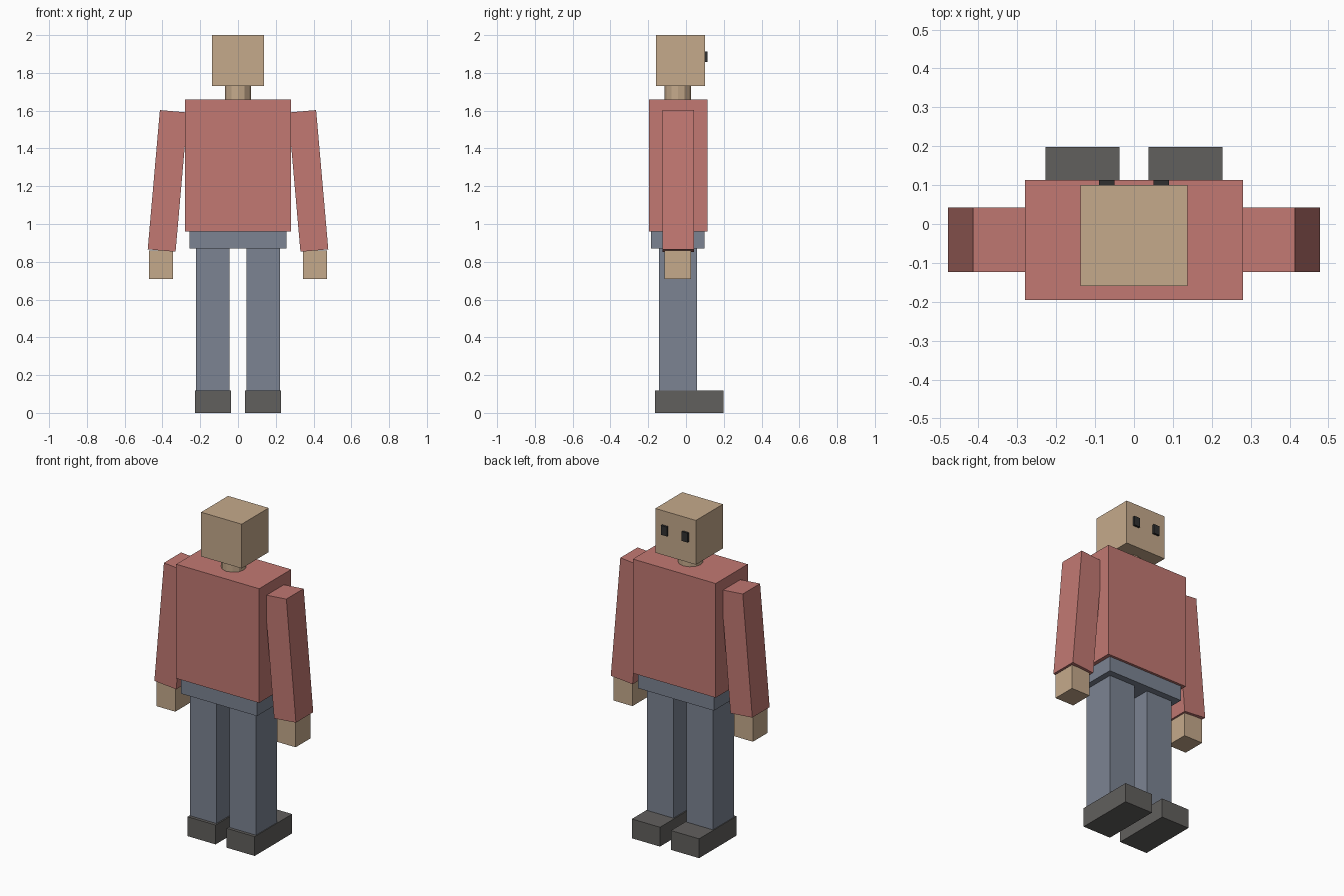
import bpy
from math import radians

if "Cube" in bpy.data.objects:
    bpy.data.objects.remove(bpy.data.objects["Cube"])


def material(name, rgb):
    m = bpy.data.materials.new(name)
    m.diffuse_color = (*rgb, 1)
    m.use_nodes = True
    m.node_tree.nodes["Principled BSDF"].inputs["Base Color"].default_value = m.diffuse_color
    return m


SKIN = material("skin", (0.56, 0.40, 0.26))
SHIRT = material("shirt", (0.54, 0.19, 0.17))
TROUSERS = material("trousers", (0.20, 0.23, 0.29))
SHOES = material("shoes", (0.12, 0.115, 0.11))
EYES = material("eyes", (0.03, 0.03, 0.03))


def box(name, x, y, z, mat, tilt=0):
    """Box from (min, max) ranges, optionally tilted about y by its centre."""
    ranges = (x, y, z)
    bpy.ops.mesh.primitive_cube_add(size=1, location=[(a + b) / 2 for a, b in ranges])
    ob = bpy.context.object
    ob.name = name
    ob.scale = [b - a for a, b in ranges]
    ob.rotation_euler.y = tilt
    ob.data.materials.append(mat)
    return ob


def pair(name, x, y, z, mat, tilt=0):
    """Right-hand box plus its mirror across x = 0."""
    box(name + "_right", x, y, z, mat, tilt)
    box(name + "_left", (-x[1], -x[0]), y, z, mat, -tilt)


# Head, neck and eyes
box("head", (-0.137, 0.137), (-0.16, 0.10), (1.73, 2.0), SKIN)
bpy.ops.mesh.primitive_cylinder_add(vertices=12, radius=0.07, depth=0.08,
                                    location=(0, -0.043, 1.694))
neck = bpy.context.object
neck.name = "neck"
neck.data.materials.append(SKIN)
pair("eye", (0.05, 0.09), (0.09, 0.113), (1.857, 1.914), EYES)

# Torso and hips
box("torso", (-0.28, 0.28), (-0.196, 0.113), (0.961, 1.658), SHIRT)
box("hips", (-0.257, 0.257), (-0.184, 0.098), (0.87, 0.961), TROUSERS)

# Arms splay outwards, hands hang straight
pair("arm", (0.298, 0.446), (-0.124, 0.043), (0.858, 1.598), SHIRT, radians(-5))
pair("hand", (0.343, 0.47), (-0.115, 0.026), (0.71, 0.86), SKIN)

# Legs and shoes
pair("leg", (0.045, 0.222), (-0.144, 0.058), (0.118, 0.87), TROUSERS)
pair("shoe", (0.037, 0.227), (-0.163, 0.198), (0, 0.118), SHOES)
